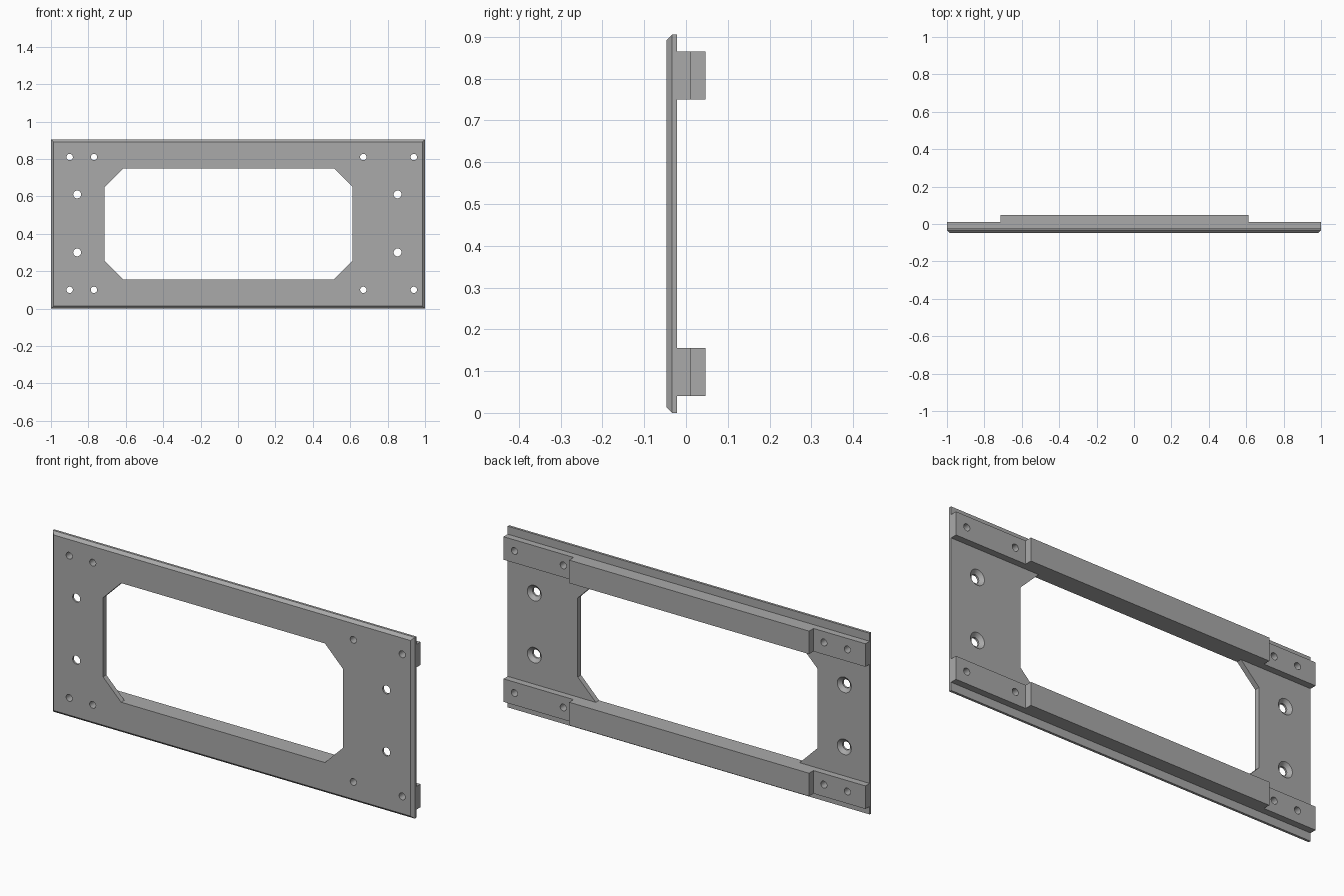
import bpy, bmesh, math
from mathutils import Matrix

if "Cube" in bpy.data.objects:
    bpy.data.objects.remove(bpy.data.objects["Cube"], do_unlink=True)

grey = bpy.data.materials.new("mid grey")
grey.use_nodes = True
colour = (0.4, 0.4, 0.4, 1)
grey.diffuse_color = colour
grey.node_tree.nodes["Principled BSDF"].inputs["Base Color"].default_value = colour

H = 0.905                      # plate height
FRONT, MID, STEP, BACK = -0.047, -0.021, 0.012, 0.047
LEFT, RIGHT = -0.713, 0.613    # opening and raised rail ends


def finish(name, bm):
    bmesh.ops.recalc_face_normals(bm, faces=bm.faces)
    mesh = bpy.data.meshes.new(name)
    bm.to_mesh(mesh)
    bm.free()
    mesh.materials.append(grey)
    ob = bpy.data.objects.new(name, mesh)
    bpy.context.collection.objects.link(ob)
    return ob


def prism(bm, points, vec):
    face = bm.faces.new([bm.verts.new(p) for p in points])
    geom = bmesh.ops.extrude_face_region(bm, geom=[face])["geom"]
    bmesh.ops.translate(bm, vec=vec,
                        verts=[v for v in geom if isinstance(v, bmesh.types.BMVert)])


def drill(bm, x, z, y0, y1, r0, r1):
    place = Matrix.Translation((x, (y0 + y1) / 2, z)) @ Matrix.Rotation(-math.pi / 2, 4, "X")
    bmesh.ops.create_cone(bm, cap_ends=True, segments=32, radius1=r0, radius2=r1,
                          depth=y1 - y0, matrix=place)


def cut(target, bm):
    cutter = finish("cutter", bm)
    cutter.hide_render = True
    mod = target.modifiers.new("cut", "BOOLEAN")
    mod.operation, mod.solver, mod.object = "DIFFERENCE", "EXACT", cutter
    bpy.context.view_layer.objects.active = target
    bpy.ops.object.modifier_apply(modifier=mod.name)
    bpy.data.objects.remove(cutter, do_unlink=True)


def smooth(ob):
    bpy.ops.object.select_all(action="DESELECT")
    ob.select_set(True)
    bpy.context.view_layer.objects.active = ob
    bpy.ops.object.shade_smooth_by_angle(angle=math.radians(30))


def cut_pin_holes(ob, rows):
    bm = bmesh.new()
    for x in (-0.9, -0.77, 0.67, 0.94):
        for z in rows:
            drill(bm, x, z, -0.1, 0.1, 0.017, 0.017)
    cut(ob, bm)


# Face plate with chamfered front rim
bm = bmesh.new()
prism(bm, [(-1, MID, 0), (1, MID, 0), (1, MID, H), (-1, MID, H)], (0, FRONT - MID, 0))
rim = [e for e in bm.edges if all(abs(v.co.y - FRONT) < 1e-4 for v in e.verts)]
bmesh.ops.bevel(bm, geom=rim, offset=0.014, segments=1, affect="EDGES")
plate = finish("face_plate", bm)

# Window with clipped corners
bm = bmesh.new()
z0, z1, c = 0.155, 0.75, 0.1
outline = [(LEFT + c, z0), (RIGHT - c, z0), (RIGHT, z0 + c), (RIGHT, z1 - c),
           (RIGHT - c, z1), (LEFT + c, z1), (LEFT, z1 - c), (LEFT, z0 + c)]
prism(bm, [(x, -0.1, z) for x, z in outline], (0, 0.2, 0))
cut(plate, bm)

# Screw holes, countersunk from the back
for x in (-0.86, 0.853):
    for z in (0.3, 0.61):
        bm = bmesh.new()
        drill(bm, x, z, -0.1, 0.1, 0.021, 0.021)
        cut(plate, bm)
        bm = bmesh.new()
        drill(bm, x, z, MID - 0.018, MID + 0.002, 0.019, 0.041)
        cut(plate, bm)
cut_pin_holes(plate, (0.1, 0.81))
smooth(plate)

# Stepped back rails
profile = [(-1, MID), (1, MID), (1, STEP), (RIGHT, STEP), (RIGHT, BACK),
           (LEFT, BACK), (LEFT, STEP), (-1, STEP)]
for name, low, row in (("lower_rail", 0.04, 0.1), ("upper_rail", 0.75, 0.81)):
    bm = bmesh.new()
    prism(bm, [(x, y, low) for x, y in profile], (0, 0, 0.115))
    rail = finish(name, bm)
    cut_pin_holes(rail, (row,))
    smooth(rail)
